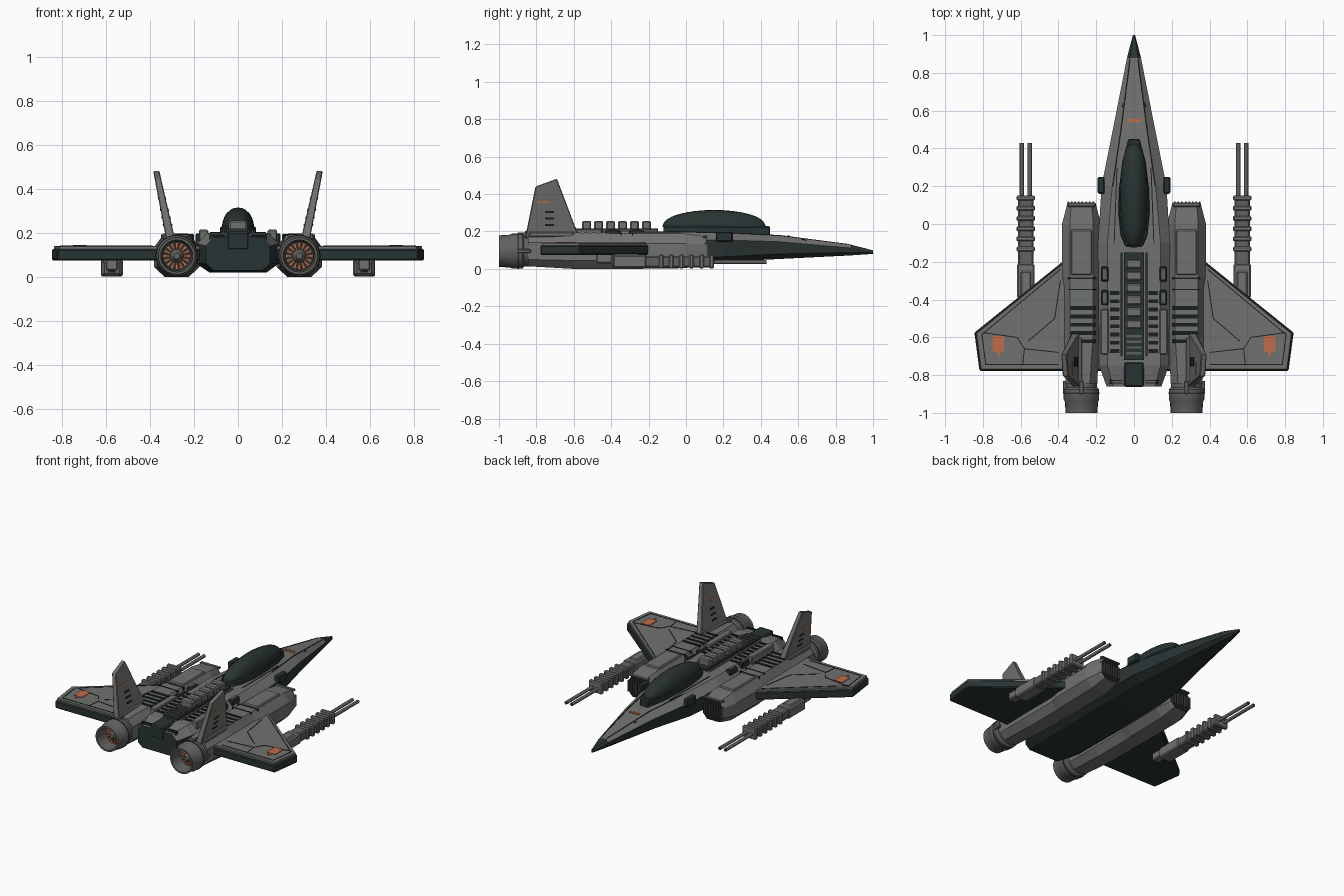
import bpy, bmesh, math
from mathutils import Vector

if "Cube" in bpy.data.objects:
    bpy.data.objects.remove(bpy.data.objects["Cube"])


def mat(name, r, g, b):
    m = bpy.data.materials.new(name)
    m.diffuse_color = (r, g, b, 1)
    m.use_nodes = True
    m.node_tree.nodes["Principled BSDF"].inputs["Base Color"].default_value = m.diffuse_color
    return m


GREY = mat("hull_grey", 0.165, 0.17, 0.16)
STEEL = mat("steel_grey", 0.12, 0.12, 0.115)
DARK = mat("dark_teal", 0.022, 0.034, 0.033)
BLACK = mat("slot_black", 0.009, 0.013, 0.013)
ORANGE = mat("marking_orange", 0.52, 0.15, 0.065)


def make(name, verts, faces, mats, rule=None, mirror=False, bevel=0, smooth=False):
    """Mesh object; rule(face) gives the material index; mirror copies across x."""
    me = bpy.data.meshes.new(name)
    bm = bmesh.new()
    vs = [bm.verts.new(v) for v in verts]
    for f in faces:
        bm.faces.new([vs[i] for i in f])
    bmesh.ops.remove_doubles(bm, verts=bm.verts, dist=1e-6)
    bmesh.ops.recalc_face_normals(bm, faces=bm.faces)
    bm.normal_update()
    if rule:
        for f in bm.faces:
            f.material_index = rule(f)
    bm.to_mesh(me)
    bm.free()
    for m in mats:
        me.materials.append(m)
    ob = bpy.data.objects.new(name, me)
    bpy.context.collection.objects.link(ob)
    if smooth:
        bpy.ops.object.select_all(action='DESELECT')
        ob.select_set(True)
        bpy.context.view_layer.objects.active = ob
        bpy.ops.object.shade_smooth_by_angle(angle=math.radians(35))
    if bevel:
        b = ob.modifiers.new("bevel", 'BEVEL')
        b.width, b.segments = bevel, 1
    if mirror:
        ob.modifiers.new("mirror", 'MIRROR')
    return ob


def loft(name, rings, mats, rule=None, **kw):
    n = len(rings[0])
    verts = [v for r in rings for v in r]
    faces = [(k * n + i, k * n + (i + 1) % n, (k + 1) * n + (i + 1) % n, (k + 1) * n + i)
             for k in range(len(rings) - 1) for i in range(n)]
    faces += [tuple(range(n)), tuple(range(len(verts) - n, len(verts)))]
    return make(name, verts, faces, mats, rule, **kw)


def boxes(name, specs, m, **kw):
    """One object from boxes given as (x0, x1, y0, y1, z0, z1)."""
    verts, faces = [], []
    for x0, x1, y0, y1, z0, z1 in specs:
        o = len(verts)
        verts += [(x, y, z) for z in (z0, z1) for x, y in ((x0, y0), (x1, y0), (x1, y1), (x0, y1))]
        faces += [tuple(o + i for i in f) for f in
                  ((0, 1, 2, 3), (4, 5, 6, 7), (0, 1, 5, 4), (1, 2, 6, 5), (2, 3, 7, 6), (3, 0, 4, 7))]
    return make(name, verts, faces, [m], **kw)


def strips(name, segs, m, width=0.006, height=0.003, **kw):
    """Thin surface strips between pairs of 3D points."""
    verts, faces = [], []
    for a, b in segs:
        a, b = Vector(a), Vector(b)
        side = (b - a).cross(Vector((0, 0, 1))).normalized() * width / 2
        o, up = len(verts), Vector((0, 0, height))
        verts += [p + d for d in (-up, up) for p in (a - side, a + side, b + side, b - side)]
        faces += [tuple(o + i for i in f) for f in
                  ((0, 1, 2, 3), (4, 5, 6, 7), (0, 1, 5, 4), (1, 2, 6, 5), (2, 3, 7, 6), (3, 0, 4, 7))]
    return make(name, verts, faces, [m], **kw)


def prism(name, outline, z0, z1, m, **kw):
    return loft(name, [[(x, y, z) for x, y in outline] for z in (z0, z1)], [m], **kw)


def octagon(cx, y, w, wt, wb, zb, zl, zu, zt):
    return [(cx - wb, y, zb), (cx + wb, y, zb), (cx + w, y, zl), (cx + w, y, zu),
            (cx + wt, y, zt), (cx - wt, y, zt), (cx - w, y, zu), (cx - w, y, zl)]


def revolve(name, profile, cx, cz, mats, rule=None, n=24, **kw):
    rings = [[(cx + r * math.cos(i * math.tau / n), y, cz + r * math.sin(i * math.tau / n))
              for i in range(n)] for r, y in profile]
    return loft(name, rings, mats, rule, **kw)


# Fuselage: grey on top, dark sides, belly, nose tip and tail
body = [(1.0, .006, .004, .004, .08, .086, .093, .099), (.88, .037, .022, .02, .072, .088, .112, .13),
        (.5, .112, .07, .07, .053, .08, .145, .178), (.2, .172, .115, .11, .038, .065, .155, .192),
        (-.1, .19, .14, .13, .028, .06, .155, .2), (-.75, .185, .14, .13, .02, .06, .15, .2),
        (-.86, .145, .11, .11, .03, .06, .14, .18)]
loft("fuselage", [octagon(0, *s) for s in body], [GREY, DARK],
     lambda f: 0 if f.normal.z > .25 and f.calc_center_median().y < .9 else 1)
strips("nose_panel_lines", [((.02, .87, .131), (.068, .5, .179)), ((.068, .5, .179), (.112, .2, .193)),
                            ((.05, .66, .15), (.062, .62, .158))], BLACK, .005, .002, mirror=True)
boxes("nose_marking", [(-.036, .036, .54, .556, .165, .178)], ORANGE)
boxes("cheek_box", [(.155, .192, .16, .25, .145, .198)], DARK, mirror=True, bevel=.006)

# Canopy and its frame
frame = [(.03, .45), (.062, .33), (.08, .18), (.082, .05), (.07, -.06), (.045, -.12)]
prism("canopy_frame", frame + [(-x, y) for x, y in reversed(frame)], .17, .228, DARK, bevel=.006)
rings = []
for k in range(17):
    t = math.pi * (.02 + .96 * k / 16)
    w, h = .073 * math.sin(t) ** .7, .09 * math.sin(t) ** .9
    rings.append([(w * math.cos(a * math.pi / 12), .15 + .275 * math.cos(t),
                   .225 + h * math.sin(a * math.pi / 12)) for a in range(13)])
loft("canopy", rings, [DARK], smooth=True)
strips("spine_ahead_of_canopy", [((.09, .3, .19), (.105, -.1, .201))], BLACK, .005, .002, mirror=True)

# Dorsal spine with raised blocks
boxes("spine_channel", [(-.052, .052, -.72, -.15, .19, .215)], DARK)
boxes("spine_blocks", [(-.042, .042, -.235 - i * .064, -.187 - i * .064, .21, .257) for i in range(6)],
      GREY, bevel=.007)
boxes("spine_rear_ribs", [(-.04, .04, -.6 - i * .03, -.588 - i * .03, .21, .222) for i in range(4)], STEEL)
boxes("tail_block", [(-.052, .052, -.862, -.73, .12, .206)], DARK, bevel=.008)
boxes("shoulder_ridge", [(.062, .072, -.7, -.15, .19, .212), (.135, .178, -.69, -.45, .16, .214)],
      GREY, mirror=True, bevel=.005)
boxes("deck_slots", [(.078, .128, -.375 - i * .044, -.355 - i * .044, .195, .204) for i in range(8)],
      BLACK, mirror=True)
boxes("deck_hatches", [(.136, .174, -.305, -.225, .17, .208), (.136, .174, -.43, -.35, .17, .208)],
      DARK, mirror=True, bevel=.005)
boxes("hatch_lids", [(.146, .164, -.29, -.24, .2, .211), (.146, .164, -.415, -.365, .2, .211)],
      STEEL, mirror=True)
boxes("tail_deck_ribs", [(.06, .13, -.83 - i * .015, -.825 - i * .015, .17, .192 - i * .004)
                         for i in range(2)], BLACK, mirror=True)

# Engine nacelles, dark inside the intake
nac = [(.11, .075, .05, .045, .03, .065, .125, .165), (.09, .08, .055, .05, .025, .06, .13, .175),
       (0, .103, .062, .055, .004, .05, .135, .188), (-.28, .103, .062, .055, 0, .045, .135, .19),
       (-.34, .09, .06, .05, 0, .045, .14, .19), (-.6, .09, .06, .05, 0, .045, .14, .192),
       (-.845, .085, .045, .045, .014, .05, .14, .182)]
loft("nacelle", [octagon(.278, *s) for s in nac], [GREY, BLACK],
     lambda f: 1 if f.normal.y > .9 else 0, mirror=True)
boxes("intake_slats", [(.212 + i * .019, .22 + i * .019, .1, .118, .06, .135) for i in range(8)],
      STEEL, mirror=True)
boxes("intake_lip", [(.205, .351, .09, .115, .165, .178)], STEEL, mirror=True, bevel=.004)
boxes("nacelle_top_panel", [(.222, .334, -.27, -.03, .18, .197)], GREY, mirror=True, bevel=.006)
boxes("nacelle_slots", [(.205, .335, -.455 - i * .044, -.435 - i * .044, .185, .1945) for i in range(5)]
      + [(.2, .35, -.29, -.283, .17, .1925), (.2, .345, -.35, -.343, .17, .1925)], BLACK, mirror=True)

# Exhaust nozzles with orange fan
revolve("nozzle", [(.07, -.8), (.083, -.835), (.083, -.865), (.094, -.875), (.094, -.93), (.088, -.94),
                   (.084, -1.0), (.073, -1.0), (.066, -.91)], .278, .095, [STEEL, DARK],
        lambda f: 1 if len(f.verts) > 4 else 0, mirror=True, smooth=True)
revolve("nozzle_band", [(.09, -.892), (.0965, -.893), (.0965, -.9), (.09, -.901)], .278, .095, [DARK], mirror=True)
verts, faces = [], []
for i in range(16):
    a, o = i * math.tau / 16, len(verts)
    for y in (-.91, -.922):
        for r, d in ((.026, -.1), (.026, .1), (.062, .12), (.062, -.12)):
            verts.append((.278 + r * math.cos(a + d), y, .095 + r * math.sin(a + d)))
    faces += [tuple(o + j for j in f) for f in
              ((0, 1, 2, 3), (4, 5, 6, 7), (0, 1, 5, 4), (1, 2, 6, 5), (2, 3, 7, 6), (3, 0, 4, 7))]
make("exhaust_fan", verts, faces, [ORANGE], mirror=True)
revolve("exhaust_hub", [(.03, -.9), (.03, -.925), (.014, -.95)], .278, .095, [STEEL], n=16, mirror=True)
boxes("nozzle_clamps", [(.268, .288, -.9, -.83, .17, .194), (.35, .376, -.9, -.83, .085, .105)],
      STEEL, mirror=True, bevel=.003)

# Wings: dark slab with a grey skin on top
wing = [(.17, -.06), (.36, -.185), (.845, -.575), (.818, -.778), (.17, -.778)]
prism("wing", wing, .075, .126, DARK, mirror=True, bevel=.006)
skin = [(.17, -.07), (.36, -.195), (.836, -.579), (.811, -.77), (.17, -.77)]
prism("wing_skin", skin, .12, .14, GREY, mirror=True, bevel=.003)
z = .14
strips("wing_panel_lines", [((.39, -.24, z), (.805, -.585, z)), ((.805, -.585, z), (.785, -.745, z)),
                            ((.785, -.745, z), (.4, -.745, z)), ((.4, -.68, z), (.58, -.66, z)),
                            ((.58, -.66, z), (.62, -.6, z)), ((.62, -.6, z), (.8, -.575, z)),
                            ((.42, -.5, z), (.39, -.3, z)), ((.42, -.5, z), (.56, -.62, z)),
                            ((.58, -.66, z), (.59, -.75, z))], BLACK, .005, .002, mirror=True)
boxes("wing_marking", [(.688, .75, -.675, -.592, .13, .144), (.71, .725, -.7, -.67, .13, .144)],
      ORANGE, mirror=True)


# Canted tail fins with slots and stripe
def fin_slab(name, outline, thick, m, **kw):
    def ring(s):
        return [(.31 + (z - .19) * .21 + s * thick * (1 - (z - .19)) / 2, y, z) for y, z in outline]
    return loft(name, [ring(-1), ring(1)], [m], mirror=True, **kw)


fin_slab("tail_fin", [(-.86, .165), (-.805, .44), (-.69, .482), (-.57, .165)], .04, GREY, bevel=.004)
fin_slab("fin_stripe", [(-.8, .352), (-.8, .362), (-.73, .362), (-.73, .352)], .045, ORANGE)
for i in range(3):
    h = .23 + i * .035
    fin_slab("fin_slot", [(-.755, h), (-.755, h + .01), (-.705, h + .01), (-.705, h)], .045, BLACK)
boxes("fin_foot", [(.275, .345, -.84, -.6, .17, .197)], GREY, mirror=True, bevel=.006)

# Underwing twin-barrel guns
boxes("gun_body", [(.532, .614, -.4, .14, .008, .07)], STEEL, mirror=True, bevel=.008)
boxes("gun_pylon", [(.545, .6, -.48, -.25, .03, .08)], GREY, mirror=True, bevel=.006)
boxes("gun_ribs", [(.523, .623, .125 - i * .054, .15 - i * .054, .002, .078) for i in range(6)],
      GREY, mirror=True, bevel=.006)
boxes("gun_rear_cover", [(.527, .619, -.39, -.21, .004, .074)], GREY, mirror=True, bevel=.008)
boxes("gun_rear_socket", [(.555, .59, -.402, -.39, .02, .055)], BLACK, mirror=True)
for bx in (.552, .594):
    revolve("gun_barrel", [(.011, .1), (.011, .43), (.006, .43), (.006, .41)], bx, .037, [STEEL],
            n=12, mirror=True, smooth=True)
